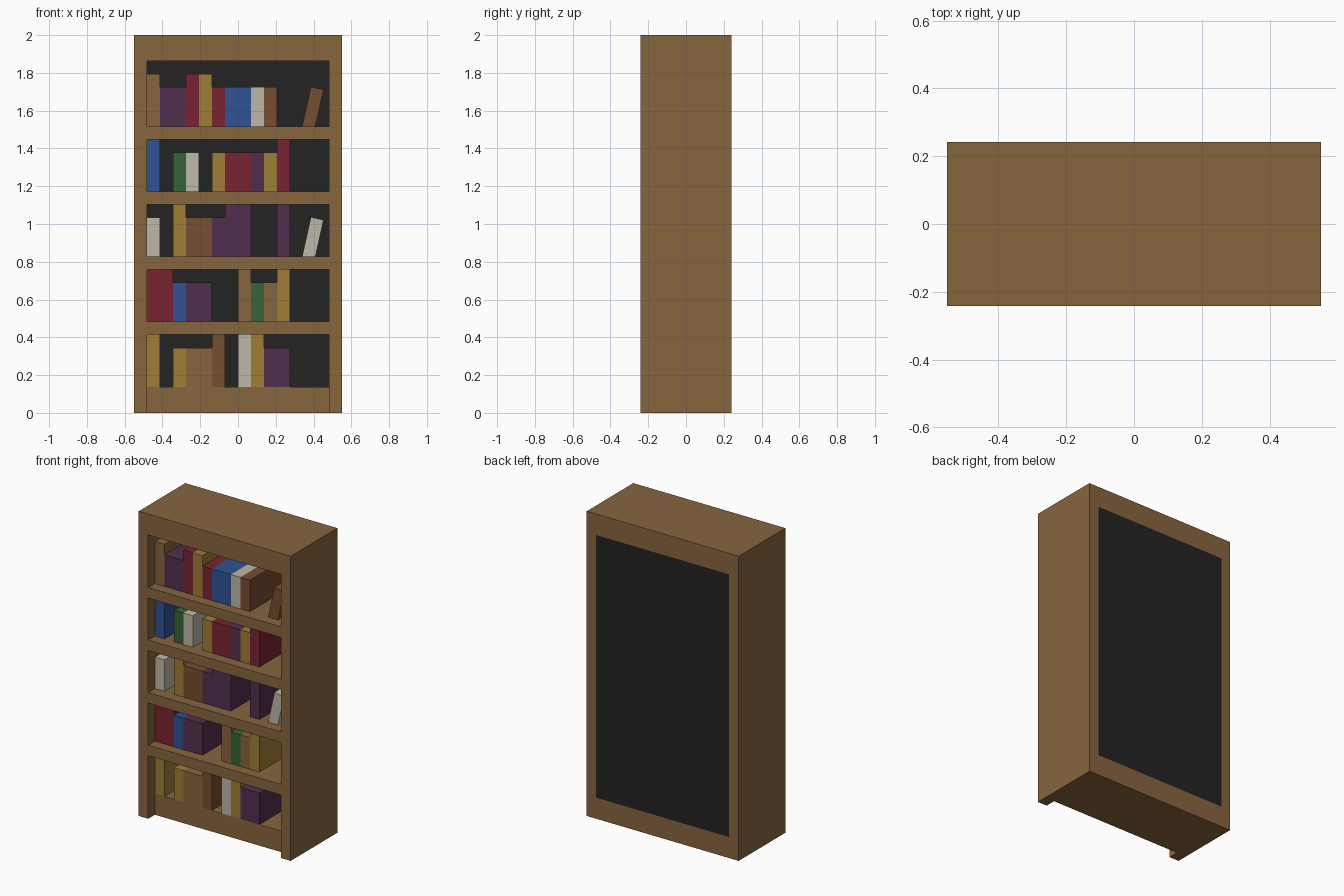
import bpy, math
from mathutils import Matrix, Vector

if "Cube" in bpy.data.objects:
    bpy.data.objects.remove(bpy.data.objects["Cube"])

U = 2 / 29  # grid module: case is 16 x 7 x 29 modules


def material(name, rgb):
    m = bpy.data.materials.new(name)
    lin = [((c / 255 + 0.055) / 1.055) ** 2.4 if c > 10 else c / 255 / 12.92 for c in rgb]
    m.diffuse_color = (*lin, 1)
    m.use_nodes = True
    m.node_tree.nodes["Principled BSDF"].inputs["Base Color"].default_value = m.diffuse_color
    return m


MATS = {
    "wood": material("oak wood", (135, 102, 62)),
    "black": material("dark back", (35, 35, 35)),
    "purple": material("purple cover", (81, 47, 78)),
    "red": material("red cover", (122, 36, 50)),
    "gold": material("gold cover", (160, 126, 54)),
    "blue": material("blue cover", (46, 83, 150)),
    "white": material("cream cover", (190, 184, 169)),
    "brown": material("brown cover", (120, 77, 48)),
    "green": material("green cover", (54, 99, 56)),
}


def box(name, x0, x1, y0, y1, z0, z1, colour):
    """Box between module coordinates."""
    bpy.ops.mesh.primitive_cube_add(size=1)
    ob = bpy.context.object
    ob.name = name
    size = Vector((x1 - x0, y1 - y0, z1 - z0)) * U
    centre = Vector((x0 + x1, y0 + y1, z0 + z1)) * U / 2
    ob.data.transform(Matrix.Translation(centre) @ Matrix.Diagonal((*size, 1)))
    ob.data.materials.append(MATS[colour])
    return ob


# Case: sides, header, recessed plinth, back panel
box("left_side", -8, -7, -3.5, 3.5, 0, 29, "wood")
box("right_side", 7, 8, -3.5, 3.5, 0, 29, "wood")
box("header", -7, 7, -3.5, 3.5, 27, 29, "wood")
box("plinth", -7, 7, -2.5, 3.5, 0, 2, "wood")
box("back_panel", -7, 7, 2.5, 3.5, 2, 27, "black")

# Shelves
for z in (6, 11, 16, 21):
    box("shelf", -7, 7, -3.5, 2.5, z, z + 1, "wood")

# Books: shelf height -> (slot, width, height, colour)
ROWS = {
    22: [(0, 1, 4, "wood"), (1, 2, 3, "purple"), (3, 1, 4, "red"), (4, 1, 4, "gold"),
         (5, 1, 3, "red"), (6, 2, 3, "blue"), (8, 1, 3, "white"), (9, 1, 3, "brown")],
    17: [(0, 1, 4, "blue"), (2, 1, 3, "green"), (3, 1, 3, "white"), (5, 1, 3, "gold"),
         (6, 2, 3, "red"), (8, 1, 3, "purple"), (9, 1, 3, "gold"), (10, 1, 4, "red")],
    12: [(0, 1, 3, "white"), (2, 1, 4, "gold"), (3, 2, 3, "brown"), (5, 1, 3, "purple"),
         (6, 2, 4, "purple"), (10, 1, 4, "purple")],
    7: [(0, 2, 4, "red"), (2, 1, 3, "blue"), (3, 2, 3, "purple"), (7, 1, 4, "wood"),
        (8, 1, 3, "green"), (9, 1, 3, "wood"), (10, 1, 4, "gold")],
    2: [(0, 1, 4, "gold"), (2, 1, 3, "gold"), (3, 2, 3, "wood"), (5, 1, 4, "brown"),
        (7, 1, 4, "white"), (8, 1, 4, "gold"), (9, 2, 3, "purple")],
}
for z, books in ROWS.items():
    for slot, width, height, colour in books:
        box("book", slot - 7, slot - 7 + width, -2.5, 2.5, z, z + height, colour)

# Leaning books, pivoted on their lower left edge
for z, colour in ((22, "brown"), (12, "white")):
    ob = box("leaning_book", 0, 1, -2.5, 2.5, 0, 3.1, colour)
    ob.data.transform(Matrix.Translation((4.92 * U, 0, z * U)) @ Matrix.Rotation(math.radians(12.5), 4, "Y"))
